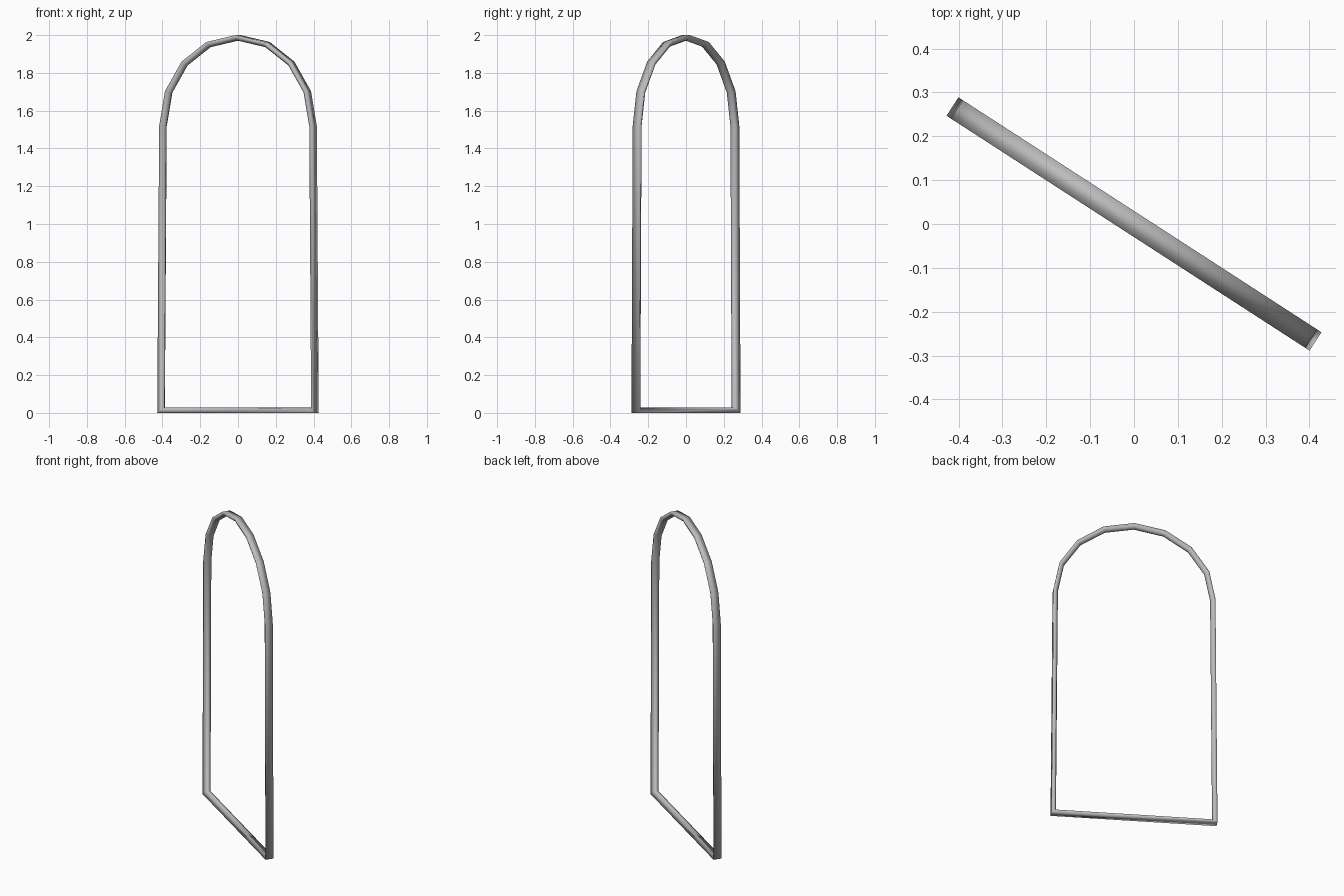
import bpy, bmesh, math
from mathutils import Vector

if "Cube" in bpy.data.objects:
    bpy.data.objects.remove(bpy.data.objects["Cube"])

YAW = math.radians(-32.9)      # the frame stands turned about z
RADIUS, SPRING, FOOT = 0.481, 1.519, 0.493

# Outer outline of the arch in its own plane (across, up)
path = [Vector((-FOOT, 0)), Vector((FOOT, 0))]
path += [Vector((RADIUS * math.cos(a), SPRING + RADIUS * math.sin(a)))
         for a in (math.pi * i / 8 for i in range(9))]

# Bar section (depth, inward): flat outside, rounded inside
section = [(-0.025, 0), (-0.018, 0.02), (0, 0.029), (0.018, 0.02), (0.025, 0)]


def inward(a, b):
    d = (b - a).normalized()
    return Vector((-d.y, d.x))


# Sweep the section round the closed outline with mitred corners
bm = bmesh.new()
n, m = len(path), len(section)
rings = []
for i, p in enumerate(path):
    n1 = inward(path[i - 1], p)
    n2 = inward(p, path[(i + 1) % n])
    miter = (n1 + n2) / (1 + n1.dot(n2))
    rings.append([bm.verts.new((p.x + miter.x * t, d, p.y + miter.y * t))
                  for d, t in section])
for i in range(n):
    a, b = rings[i], rings[(i + 1) % n]
    for j in range(m):
        k = (j + 1) % m
        bm.faces.new((a[j], a[k], b[k], b[j])).smooth = True
bmesh.ops.recalc_face_normals(bm, faces=bm.faces[:])

mesh = bpy.data.meshes.new("arched_frame")
bm.to_mesh(mesh)
bm.free()
frame = bpy.data.objects.new("arched_frame", mesh)
frame.rotation_euler.z = YAW
bpy.context.collection.objects.link(frame)

grey = bpy.data.materials.new("grey metal")
grey.diffuse_color = (0.5, 0.5, 0.5, 1)
grey.use_nodes = True
grey.node_tree.nodes["Principled BSDF"].inputs["Base Color"].default_value = grey.diffuse_color
mesh.materials.append(grey)
